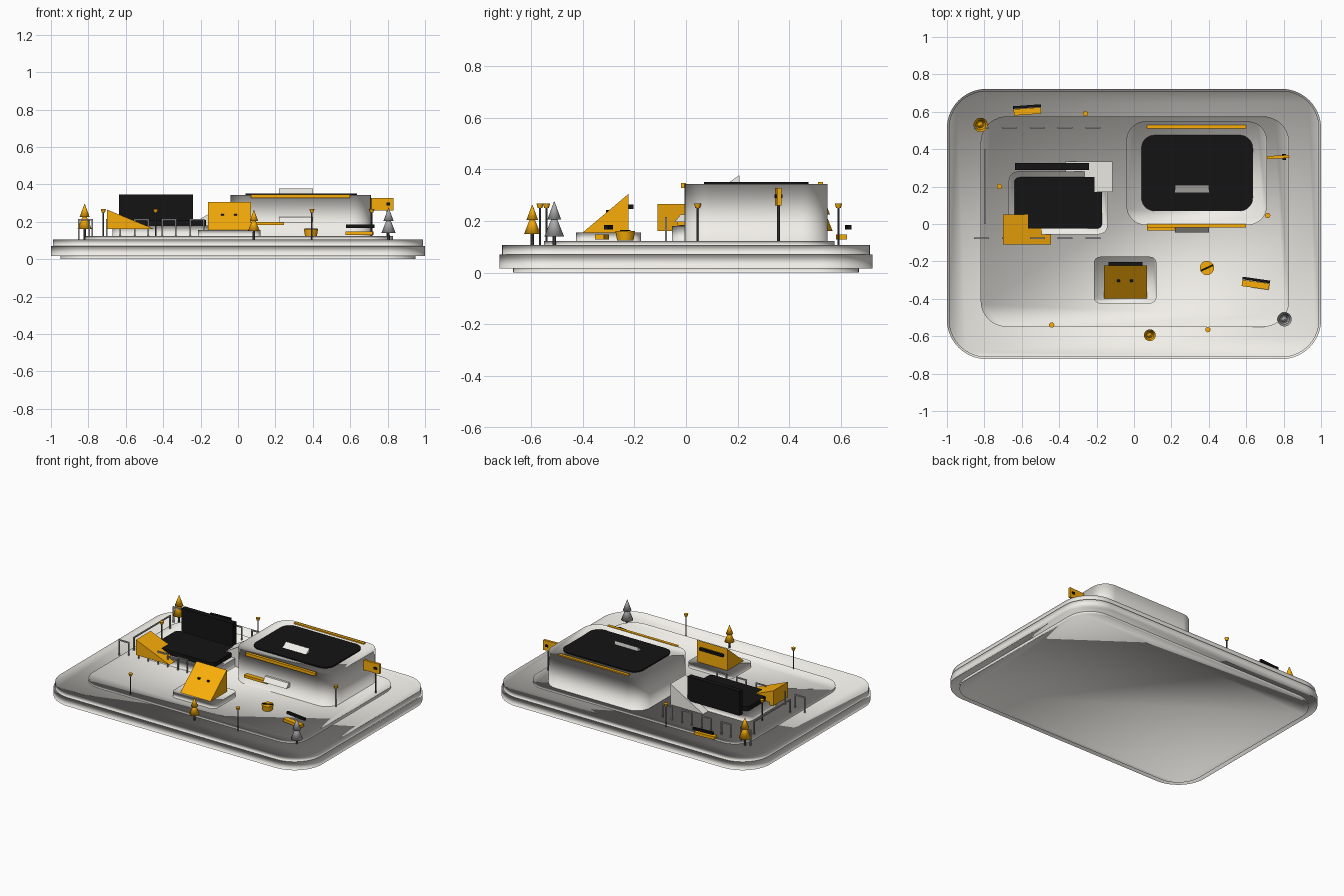
import bpy, bmesh, math
from mathutils import Matrix

if "Cube" in bpy.data.objects:
    bpy.data.objects.remove(bpy.data.objects["Cube"])


def material(name, rgb):
    m = bpy.data.materials.new(name)
    m.diffuse_color = (*rgb, 1)
    m.use_nodes = True
    m.node_tree.nodes["Principled BSDF"].inputs["Base Color"].default_value = m.diffuse_color
    return m


GOLD = material("gold", (0.95, 0.42, 0.003))
BLACK = material("black", (0.007, 0.007, 0.007))
WHITE = material("off_white", (0.88, 0.86, 0.81))
GREY = material("metal_grey", (0.4, 0.4, 0.41))
DARK = material("post_grey", (0.08, 0.08, 0.08))


def finish(name, bm, mat=WHITE, smooth=None, recalc=True):
    if recalc:
        bmesh.ops.recalc_face_normals(bm, faces=bm.faces)
    me = bpy.data.meshes.new(name)
    bm.to_mesh(me)
    bm.free()
    ob = bpy.data.objects.new(name, me)
    bpy.context.collection.objects.link(ob)
    me.materials.append(mat)
    if smooth == 180:
        me.shade_smooth()
    elif smooth:
        bpy.ops.object.select_all(action='DESELECT')
        ob.select_set(True)
        bpy.context.view_layer.objects.active = ob
        bpy.ops.object.shade_smooth_by_angle(angle=math.radians(smooth))
    return ob


def slab(name, x0, x1, y0, y1, r, z0, z1, mat=WHITE, seg=10, smooth=180):
    """Rounded rectangle slab, softly shaded all over with inward-leaning rim shading."""
    bm = bmesh.new()
    rings = []
    for z in (z0, z1):
        ring = []
        corners = [(x1 - r, y1 - r), (x0 + r, y1 - r), (x0 + r, y0 + r), (x1 - r, y0 + r)]
        for q, (cx, cy) in enumerate(corners):
            for i in range(seg + 1):
                a = math.pi / 2 * (q + i / seg)
                ring.append(bm.verts.new((cx + r * math.cos(a), cy + r * math.sin(a), z)))
        rings.append(ring)
    low, top = rings
    n = len(low)
    for i in range(n):
        j = (i + 1) % n
        bm.faces.new((low[i], top[i], top[j], low[j]))
    bm.faces.new(low[::-1])
    bm.faces.new(top)
    return finish(name, bm, mat, smooth, recalc=smooth != 180)


def box(name, x0, x1, y0, y1, z0, z1, mat=WHITE, rot=0):
    bm = bmesh.new()
    bmesh.ops.create_cube(bm, size=1, matrix=Matrix.Diagonal((x1 - x0, y1 - y0, z1 - z0, 1)))
    ob = finish(name, bm, mat)
    ob.location = ((x0 + x1) / 2, (y0 + y1) / 2, (z0 + z1) / 2)
    ob.rotation_euler.z = math.radians(rot)
    return ob


def prism(name, axis, profile, lo, hi, mat=WHITE):
    """Side profile extruded along x (points are y,z) or y (points are x,z)."""
    bm = bmesh.new()
    ends = [[bm.verts.new((t, p, z) if axis == 'x' else (p, t, z)) for p, z in profile]
            for t in (lo, hi)]
    n = len(profile)
    for i in range(n):
        bm.faces.new((ends[0][i], ends[0][(i + 1) % n], ends[1][(i + 1) % n], ends[1][i]))
    for e in ends:
        bm.faces.new(e)
    return finish(name, bm, mat)


def cone(name, x, y, z0, z1, r0, r1, mat=WHITE, seg=20, smooth=35):
    bm = bmesh.new()
    bmesh.ops.create_cone(bm, cap_ends=True, segments=seg, radius1=r0, radius2=r1, depth=z1 - z0,
                          matrix=Matrix.Translation((x, y, (z0 + z1) / 2)))
    return finish(name, bm, mat, smooth)


# Base: foot, lower tray, upper deck and plaza
slab("base_foot", -0.95, 0.95, -0.67, 0.67, 0.17, 0, 0.025)
slab("base_tray", -1, 1, -0.722, 0.722, 0.21, 0.016, 0.07, seg=14)
slab("base_deck", -0.99, 0.99, -0.712, 0.712, 0.2, 0.068, 0.106, seg=14)
slab("plaza", -0.82, 0.83, -0.55, 0.575, 0.14, 0.1, 0.123)

# Main hall with roof panel, trims, skylight and canopies
slab("main_hall", -0.04, 0.71, -0.005, 0.548, 0.1, 0.12, 0.343)
slab("roof_panel", 0.04, 0.635, 0.07, 0.475, 0.07, 0.34, 0.351, BLACK, smooth=35)
box("front_trim", 0.07, 0.6, -0.02, 0.0, 0.327, 0.347, GOLD)
box("back_trim", 0.07, 0.6, 0.51, 0.53, 0.33, 0.351, GOLD)
prism("skylight", 'x', [(0.165, 0.348), (0.208, 0.348), (0.208, 0.378)], 0.22, 0.4)
box("entrance_awning", 0.07, 0.245, -0.035, 0.0, 0.182, 0.2, GOLD)
prism("entrance_canopy", 'x', [(-0.045, 0.195), (0, 0.195), (0, 0.225), (-0.02, 0.225)], 0.22, 0.4)

# Side stage: plinth, dark floor, tall screen and ramps
slab("stage_plinth", -0.67, -0.14, -0.055, 0.28, 0.05, 0.12, 0.18)
slab("stage_floor", -0.64, -0.17, -0.025, 0.25, 0.03, 0.178, 0.21, BLACK, smooth=35)
box("stage_screen", -0.635, -0.24, 0.29, 0.325, 0.18, 0.347, BLACK)
prism("stage_ramp", 'y', [(-0.365, 0.123), (-0.115, 0.123), (-0.115, 0.265)], 0.17, 0.335)
prism("stage_wedge", 'y', [(-0.70, 0.16), (-0.445, 0.16), (-0.70, 0.265)], -0.11, 0.05, GOLD)

# Front pavilion
slab("pavilion_plinth", -0.215, 0.12, -0.425, -0.175, 0.035, 0.12, 0.156)
prism("pavilion_wedge", 'x', [(-0.4, 0.155), (-0.222, 0.155), (-0.222, 0.305)], -0.16, 0.07, GOLD)
box("pavilion_back_strip", -0.135, 0.045, -0.222, -0.203, 0.247, 0.263, BLACK)
for x in (-0.083, -0.013):
    box("pavilion_stud", x - 0.008, x + 0.008, -0.309, -0.298, 0.233, 0.242, BLACK)

# Round planter with bar
cone("planter", 0.39, -0.235, 0.125, 0.16, 0.032, 0.038, GOLD, 28)
box("planter_bar", 0.353, 0.427, -0.24, -0.23, 0.155, 0.164, BLACK, 25)

# Benches: seat and back rest
for x, y, rot in ((0.65, -0.325, -8), (-0.57, 0.602, 4)):
    a = math.radians(rot)
    box("bench_seat", x - 0.073, x + 0.073, y - 0.017, y + 0.017, 0.128, 0.148, GOLD, rot)
    bx, by = x - 0.026 * math.sin(a), y + 0.026 * math.cos(a)
    box("bench_back", bx - 0.075, bx + 0.075, by - 0.007, by + 0.007, 0.167, 0.184, BLACK, rot)

# Hoop racks along the side stage
for y in (0.515, -0.077):
    for i in range(5):
        x = -0.815 + i * 0.149
        box("rack_top", x - 0.04, x + 0.04, y - 0.004, y + 0.004, 0.207, 0.215, GREY)
        for s in (-1, 1):
            box("rack_leg", x + s * 0.036 - 0.004, x + s * 0.036 + 0.004,
                y - 0.004, y + 0.004, 0.105, 0.21, GREY)

# Long side rail
box("side_rail", -0.799, -0.791, 0.0, 0.4, 0.207, 0.215, GREY)
for y in (0.004, 0.396):
    box("side_rail_post", -0.799, -0.791, y - 0.004, y + 0.004, 0.105, 0.21, GREY)

# Lamps
for x, y in ((-0.26, 0.59), (-0.72, 0.2), (0.715, 0.045), (-0.44, -0.54), (0.395, -0.565)):
    cone("lamp_post", x, y, 0.104, 0.257, 0.004, 0.004, DARK, 10)
    cone("lamp_head", x, y, 0.25, 0.267, 0.009, 0.014, GOLD, 14)

# Trees: trunk and two tiers
for x, y, s, top, mat in ((-0.82, 0.53, 1.0, 0.295, GOLD), (0.085, -0.595, 0.83, 0.262, GOLD),
                          (0.805, -0.51, 1.0, 0.275, GREY)):
    cone("tree_trunk", x, y, 0.104, top - 0.1 * s, 0.007, 0.006, DARK, 10)
    cone("tree_lower", x, y, top - 0.135 * s, top - 0.05 * s, 0.038 * s, 0.004, mat, smooth=180)
    cone("tree_upper", x, y, top - 0.07 * s, top, 0.027 * s, 0.001, mat, smooth=180)

# Direction sign
cone("sign_post", 0.8, 0.358, 0.104, 0.29, 0.005, 0.005, DARK, 10)
box("sign_board", 0.712, 0.83, 0.35, 0.366, 0.26, 0.328, GOLD, 3)
box("sign_marker", 0.793, 0.813, 0.343, 0.374, 0.288, 0.302, BLACK, 3)
